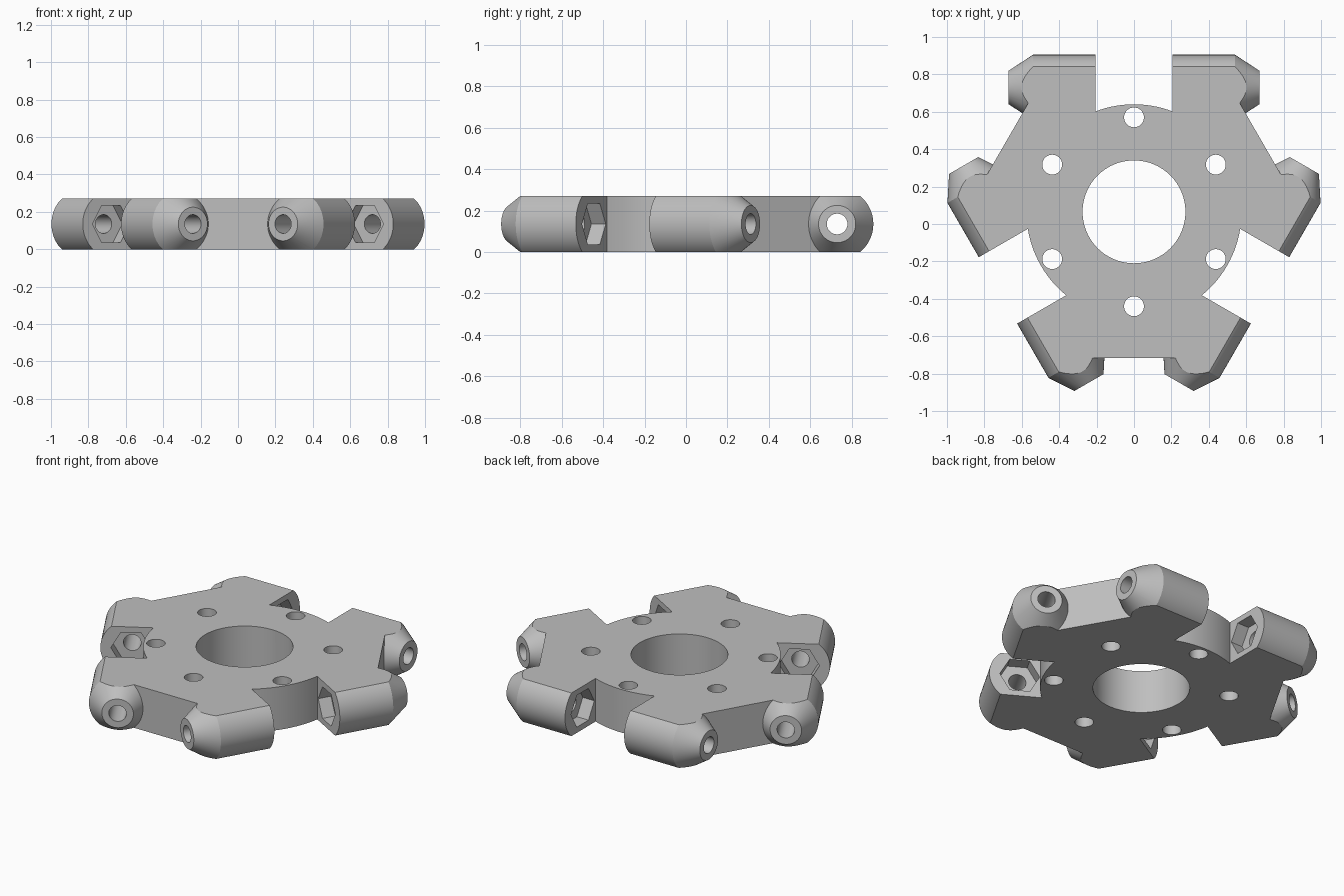
import bpy, bmesh, math
from mathutils import Matrix, Vector

if "Cube" in bpy.data.objects:
    bpy.data.objects.remove(bpy.data.objects["Cube"], do_unlink=True)

HEIGHT = 0.27
MID = HEIGHT / 2
CENTRE = Vector((0, 0.065, MID))   # hub centre
AXIS_Y = 0.665                     # barrel axis distance from the hub
SLOT = 0.205                       # half width of the slot between two barrels

# One grey material
grey = bpy.data.materials.new("matte_grey")
grey.use_nodes = True
colour = (0.52, 0.52, 0.52, 1)
grey.diffuse_color = colour
grey.node_tree.nodes["Principled BSDF"].inputs["Base Color"].default_value = colour


def lathe(bm, stations, sides, matrix):
    """Closed solid from (distance, radius) stations along local x."""
    rings = []
    for d, r in stations:
        angles = [2 * math.pi * i / sides for i in range(sides)]
        rings.append([bm.verts.new(matrix @ Vector((d, r * math.cos(a), r * math.sin(a))))
                      for a in angles])
    for a, b in zip(rings, rings[1:]):
        for i in range(sides):
            j = (i + 1) % sides
            bm.faces.new((a[i], a[j], b[j], b[i]))
    bm.faces.new(rings[0])
    bm.faces.new(rings[-1])


def box(bm, size, matrix):
    bmesh.ops.create_cube(bm, size=1, matrix=matrix @ Matrix.Diagonal((*size, 1)))


def make(name, bm):
    bmesh.ops.recalc_face_normals(bm, faces=bm.faces)
    mesh = bpy.data.meshes.new(name)
    bm.to_mesh(mesh)
    bm.free()
    mesh.materials.append(grey)
    obj = bpy.data.objects.new(name, mesh)
    bpy.context.scene.collection.objects.link(obj)
    return obj


def combine(target, bm, operation):
    """Apply one boolean step and discard its helper."""
    helper = make("helper", bm)
    helper.hide_render = True
    mod = target.modifiers.new(operation, 'BOOLEAN')
    mod.operation, mod.solver, mod.object = operation, 'EXACT', helper
    bpy.context.view_layer.objects.active = target
    bpy.ops.object.modifier_apply(modifier=mod.name)
    bpy.data.objects.remove(helper, do_unlink=True)


hub = Matrix.Translation(CENTRE)
upright = Matrix.Rotation(-math.pi / 2, 4, 'Y')
turns = [hub @ Matrix.Rotation(math.radians(120 * k), 4, 'Z') for k in range(3)]
barrel_frames = [t @ Matrix.Diagonal((s, 1, 1, 1)) @ Matrix.Translation((0, AXIS_Y, 0))
                 for t in turns for s in (1, -1)]

# Plate: six-sided prism whose corners lie inside the barrels
bm = bmesh.new()
corners = [t @ Vector((x, AXIS_Y, -0.2)) for t in turns for x in (0.517, -0.517)]
base = bm.faces.new([bm.verts.new(c) for c in corners])
top = bmesh.ops.extrude_face_region(bm, geom=[base])
bmesh.ops.translate(bm, vec=(0, 0, 0.4),
                    verts=[v for v in top["geom"] if isinstance(v, bmesh.types.BMVert)])
plate = make("mounting_plate", bm)

# Barrels with tapered tips
bm = bmesh.new()
for frame in barrel_frames:
    lathe(bm, [(0.15, 0.175), (0.54, 0.175), (0.67, 0.09)], 72, frame)
combine(plate, bm, 'UNION')

# Open slots between the barrel pairs
bm = bmesh.new()
for t in turns:
    box(bm, (2 * SLOT, 0.8, 1), t @ Matrix.Translation((0, 0.85, 0)))
combine(plate, bm, 'DIFFERENCE')

# Round hub
bm = bmesh.new()
lathe(bm, [(-0.25, 0.575), (0.25, 0.575)], 120, hub @ upright)
combine(plate, bm, 'UNION')

# Trim to plate thickness
bm = bmesh.new()
box(bm, (3, 3, HEIGHT), hub)
combine(plate, bm, 'INTERSECT')

# Centre bore and ring of bolt holes
bm = bmesh.new()
lathe(bm, [(-0.3, 0.275), (0.3, 0.275)], 96, hub @ upright)
for k in range(6):
    spot = Matrix.Rotation(math.radians(60 * k), 4, 'Z') @ Matrix.Translation((0, 0.505, 0))
    lathe(bm, [(-0.3, 0.053), (0.3, 0.053)], 40, hub @ spot @ upright)
combine(plate, bm, 'DIFFERENCE')

# Barrel bores and hexagonal nut pockets
bm = bmesh.new()
for frame in barrel_frames:
    lathe(bm, [(0.17, 0.05), (0.75, 0.05)], 40, frame)
combine(plate, bm, 'DIFFERENCE')
bm = bmesh.new()
for frame in barrel_frames:
    lathe(bm, [(0.195, 0.115), (SLOT + 0.08, 0.115)], 6, frame)
combine(plate, bm, 'DIFFERENCE')

# Smooth curves, crisp edges
bpy.ops.object.select_all(action='DESELECT')
plate.select_set(True)
bpy.context.view_layer.objects.active = plate
bpy.ops.object.shade_smooth_by_angle(angle=math.radians(25))
